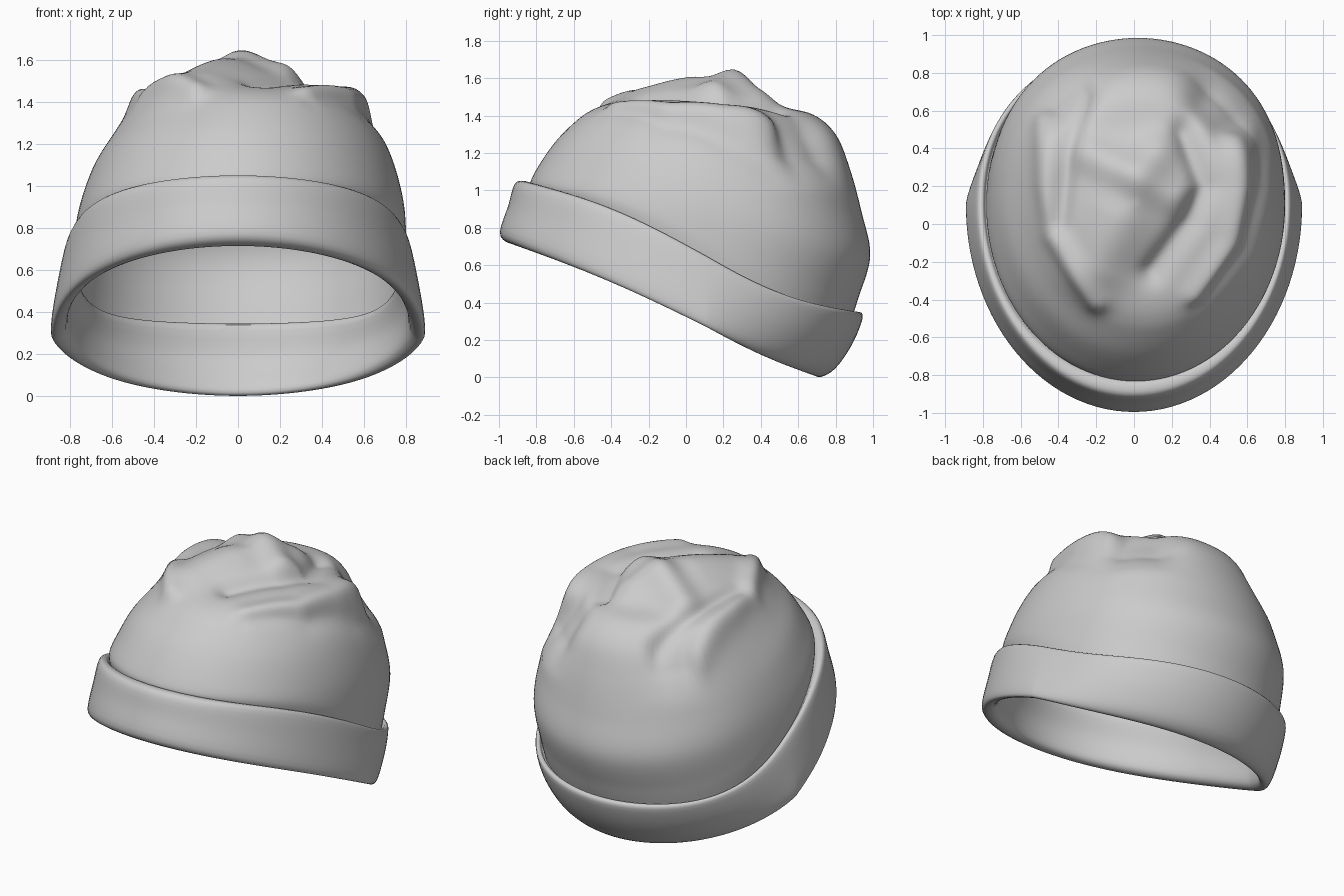
import bpy, bmesh, math
from mathutils import Vector

if "Cube" in bpy.data.objects:
    bpy.data.objects.remove(bpy.data.objects["Cube"])

SEGS = 112

# One wool colour
wool = bpy.data.materials.new("grey_wool")
wool.diffuse_color = (0.6, 0.6, 0.6, 1)
wool.use_nodes = True
wool.node_tree.nodes["Principled BSDF"].inputs["Base Color"].default_value = wool.diffuse_color


def spline(a, b, c, d, t):
    """Catmull-Rom blend of four parameter tuples."""
    return [0.5 * (2 * q + (r - p) * t + (2 * p - 5 * q + 4 * r - s) * t * t
                   + (3 * q - p - 3 * r + s) * t ** 3)
            for p, q, r, s in zip(a, b, c, d)]


def refine(rings, steps, closed):
    n, out = len(rings), []
    for i in range(n if closed else n - 1):
        k = [(i + j) % n if closed else min(max(i + j, 0), n - 1) for j in (-1, 0, 1, 2)]
        out += [spline(*(rings[j] for j in k), s / steps) for s in range(steps)]
    return out if closed else out + [list(rings[-1])]


def ring_points(ring):
    """Tilted egg: front y,z / back y,z / widest y,z / half width / sway / x shift / back power."""
    yf, zf, yb, zb, yw, zw, hw, sway, shift, power = ring
    pts = []
    for i in range(SEGS):
        a = 2 * math.pi * i / SEGS
        c = math.cos(a)
        c = c ** power if c > 0 else c
        y = yw + ((yb - yw) if c > 0 else (yw - yf)) * c
        # parabola through front, widest and back heights
        z = (zf * (y - yw) * (y - yb) / ((yf - yw) * (yf - yb))
             + zw * (y - yf) * (y - yb) / ((yw - yf) * (yw - yb))
             + zb * (y - yf) * (y - yw) / ((yb - yf) * (yb - yw)))
        pts.append(Vector((shift + hw * math.sin(a), y, z - sway * math.sin(math.pi * c))))
    return pts


def loft(name, rings, steps, closed, shape=None):
    bm = bmesh.new()
    loops = []
    for ring in refine(rings, steps, closed):
        loops.append([bm.verts.new(shape(p) if shape else p) for p in ring_points(ring)])
    pairs = list(zip(loops, loops[1:])) + ([(loops[-1], loops[0])] if closed else [])
    for lo, hi in pairs:
        for i in range(SEGS):
            j = (i + 1) % SEGS
            bm.faces.new((lo[i], lo[j], hi[j], hi[i]))
    if not closed:
        bm.faces.new(loops[-1])
    bmesh.ops.recalc_face_normals(bm, faces=bm.faces)
    mesh = bpy.data.meshes.new(name)
    bm.to_mesh(mesh)
    bm.free()
    mesh.materials.append(wool)
    ob = bpy.data.objects.new(name, mesh)
    bpy.context.collection.objects.link(ob)
    bpy.ops.object.select_all(action='DESELECT')
    ob.select_set(True)
    bpy.context.view_layer.objects.active = ob
    bpy.ops.object.shade_smooth_by_angle(angle=math.radians(50))
    return ob


# Creases and pleats on the crown: path in plan, height, width
FOLDS = [
    ([(.33, -.38), (.51, -.1), (.56, .2), (.55, .45)], .045, .065),    # right pleat
    ([(.34, -.42), (.58, -.12), (.67, .2), (.71, .5)], -.025, .045),   # under right pleat
    ([(.53, .57), (.42, .68)], -.085, .14),                            # back right hollow
    ([(-.40, .62), (-.34, .68)], -.04, .12),                           # back left hollow
    ([(-.2, -.40), (-.42, -.05), (-.46, .2), (-.47, .55)], .045, .06),  # left pleat
    ([(-.40, 0), (-.35, .4), (-.27, .7)], -.035, .05),                 # left crease
    ([(-.22, .36), (0, .25), (.2, .15)], .055, .1),                    # centre peak
    ([(.02, .25), (.12, .38)], .045, .1),                              # behind peak
    ([(.1, -.25), (.3, .02), (.38, .2), (.27, .5)], -.05, .065),       # right valley
    ([(-.18, -.2), (-.08, .02)], .065, .16),                           # front left swell
]


def path_distance(p, path):
    best = 9.0
    for a, b in zip(path, path[1:]):
        a, b = Vector(a), Vector(b)
        d = b - a
        t = min(max((p - a).dot(d) / d.length_squared, 0), 1)
        best = min(best, (p - a - d * t).length)
    return best


def crumple(p):
    fade = min(max((p.z - 1.0) / 0.2, 0), 1)
    if fade == 0:
        return p
    push = sum(h * math.exp(-(path_distance(p.xy, path) / w) ** 2) for path, h, w in FOLDS)
    return p + (p - Vector((0, .1, .7))).normalized() * push * fade


# Crown, from inside the cuff up to the top
crown = [
    (-.82, 1.00, .88, .30, .10, .62, .785, .04, .005, .9),
    (-.83, 1.05, .92, .42, .10, .74, .79, .04, .01, .88),
    (-.77, 1.16, .985, .65, .15, .90, .77, .02, .02, .86),
    (-.69, 1.27, .94, .88, .18, 1.07, .72, .01, .03, .86),
    (-.60, 1.36, .875, 1.12, .20, 1.23, .645, 0, .045, .86),
    (-.52, 1.42, .80, 1.30, .20, 1.36, .56, 0, .05, .86),
    (-.42, 1.46, .68, 1.405, .20, 1.44, .47, 0, .04, .87),
    (-.25, 1.49, .50, 1.45, .15, 1.49, .35, 0, .02, .9),
    (-.08, 1.53, .30, 1.53, .11, 1.53, .19, 0, .01, 1),
    (.09, 1.555, .11, 1.555, .10, 1.555, .01, 0, .01, 1),
]
loft("crown", crown, 7, False, crumple)

# Folded cuff, a closed band: top lip, outside, bottom rim, inside
cuff = [
    (-.82, 1.02, .885, .32, .10, .62, .785, .05, 0, .88),
    (-.86, 1.05, .92, .35, .10, .65, .80, .05, 0, .88),
    (-.915, 1.035, .945, .32, .10, .635, .83, .05, 0, .92),
    (-.95, .92, .89, .18, .10, .48, .865, .035, 0, 1.1),
    (-.995, .775, .80, .05, .10, .325, .89, .022, 0, 1.35),
    (-.95, .72, .72, .003, .10, .275, .875, .02, 0, 1.45),
    (-.89, .735, .69, .035, .10, .31, .82, .02, 0, 1.4),
    (-.86, .86, .78, .18, .10, .46, .80, .035, 0, 1.1),
    (-.80, .98, .81, .34, .10, .60, .765, .05, 0, .95),
]
loft("cuff", cuff, 4, True)
